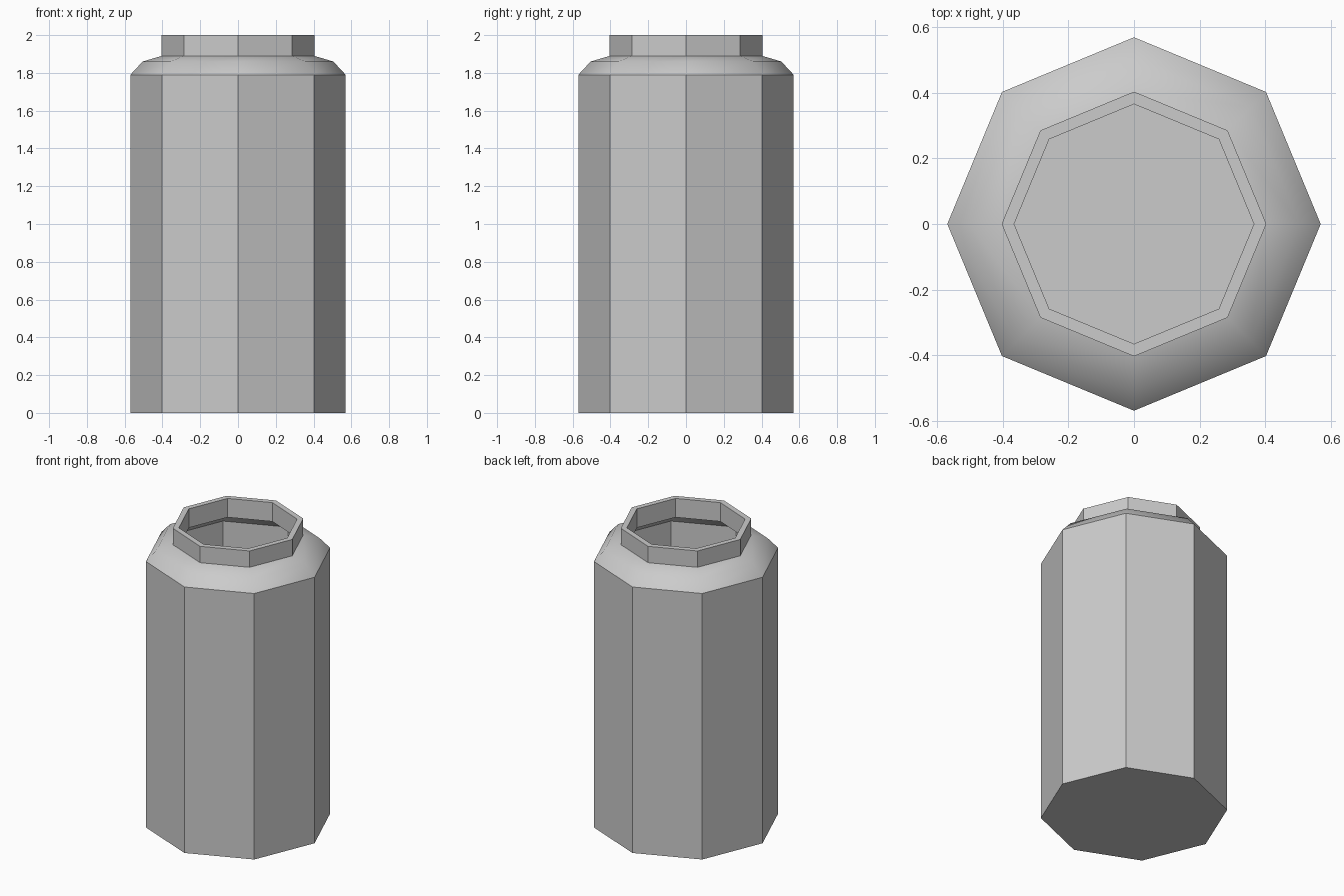
import bpy, bmesh
from math import cos, sin, pi

if "Cube" in bpy.data.objects:
    bpy.data.objects.remove(bpy.data.objects["Cube"])

SIDES = 8
# (radius, height): outside from the base up, over the rim, then down the inside
PROFILE = [(0.57, 0), (0.57, 1.79), (0.505, 1.86), (0.404, 1.89), (0.404, 2.0),
           (0.366, 2.0), (0.366, 1.873), (0.48, 1.825), (0.531, 1.772), (0.531, 0.04)]
SMOOTH_BANDS = {1, 2, 6, 7}   # rounded shoulder, outside and inside

bm = bmesh.new()
rings = [[bm.verts.new((r * cos(2 * pi * i / SIDES), r * sin(2 * pi * i / SIDES), z))
          for i in range(SIDES)] for r, z in PROFILE]

# walls, shoulder, neck and hollow interior
for k, (a, b) in enumerate(zip(rings, rings[1:])):
    for i in range(SIDES):
        j = (i + 1) % SIDES
        face = bm.faces.new((a[i], a[j], b[j], b[i]))
        face.smooth = k in SMOOTH_BANDS

# underside and inner floor
bm.faces.new(rings[0][::-1])
bm.faces.new(rings[-1])

# crisp edges where the shoulder meets the flat walls
for k in (1, 3, 6, 8):
    for i in range(SIDES):
        bm.edges.get((rings[k][i], rings[k][(i + 1) % SIDES])).smooth = False

mesh = bpy.data.meshes.new("jar")
bm.to_mesh(mesh)
bm.free()
bpy.context.collection.objects.link(bpy.data.objects.new("jar", mesh))
